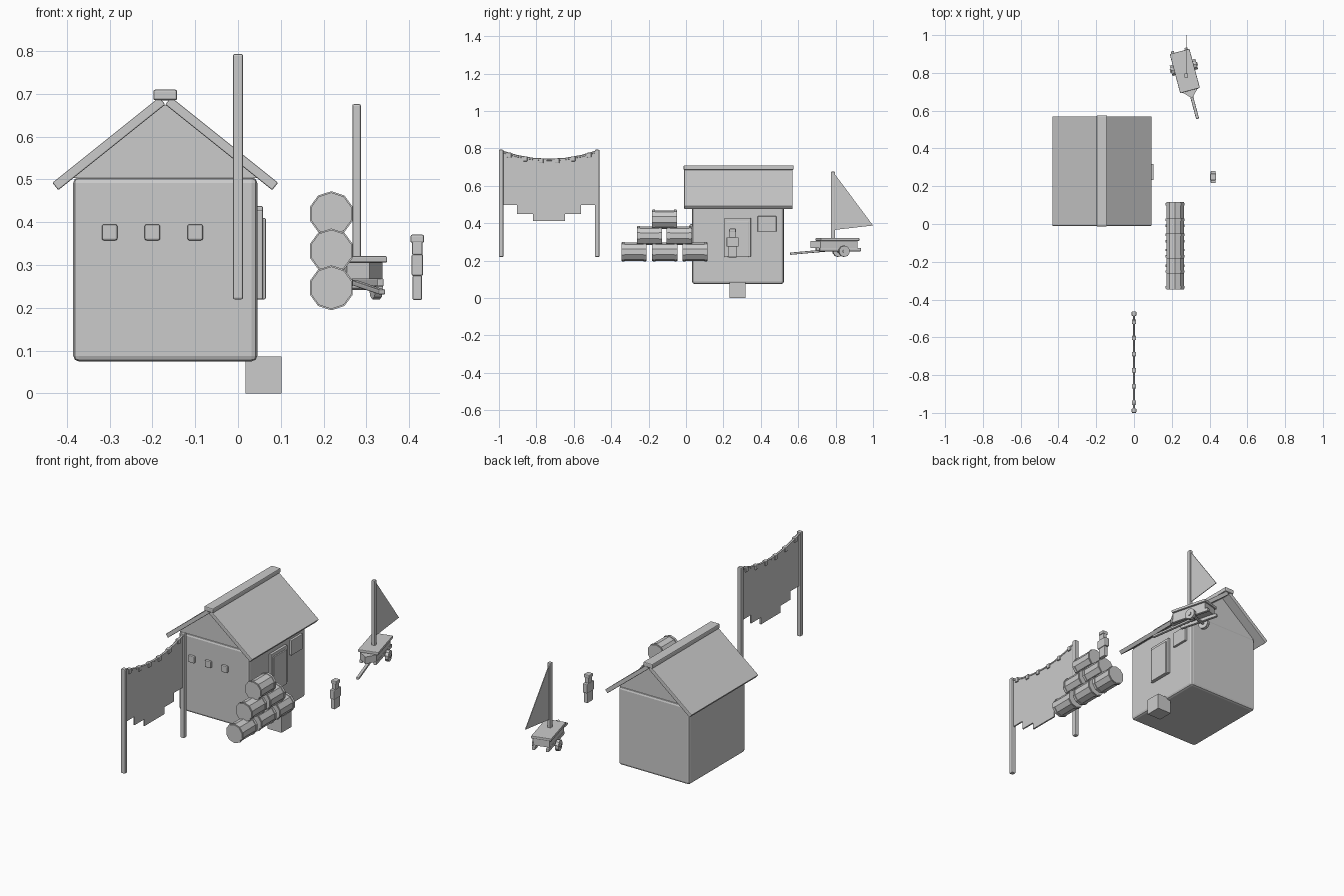
import bpy, bmesh, math
from mathutils import Matrix, Vector

if "Cube" in bpy.data.objects:
    bpy.data.objects.remove(bpy.data.objects["Cube"])

grey = bpy.data.materials.new("plain_grey")
grey.diffuse_color = (0.6, 0.6, 0.6, 1)
grey.use_nodes = True
grey.node_tree.nodes["Principled BSDF"].inputs["Base Color"].default_value = grey.diffuse_color
I = Matrix.Identity(4)


def finish(name, bm, mat=I):
    bmesh.ops.recalc_face_normals(bm, faces=bm.faces[:])
    me = bpy.data.meshes.new(name)
    bm.to_mesh(me)
    bm.free()
    me.transform(mat)
    me.materials.append(grey)
    ob = bpy.data.objects.new(name, me)
    bpy.context.collection.objects.link(ob)
    return ob


def box(name, lo, hi, bevel=0.0, mat=I):
    """Box between two corners, with optional chamfered edges."""
    bm = bmesh.new()
    lo, hi = Vector(lo), Vector(hi)
    bmesh.ops.create_cube(bm, size=1)
    for v in bm.verts:
        v.co = (lo + hi) / 2 + v.co * (hi - lo)
    if bevel:
        bmesh.ops.bevel(bm, geom=bm.edges[:], offset=bevel, segments=2,
                        profile=0.5, affect='EDGES')
    return finish(name, bm, mat)


def prism(name, outline, depth, mat=I):
    """Extrude a closed outline of 3D points by a depth vector."""
    bm = bmesh.new()
    f = bm.faces.new([bm.verts.new(p) for p in outline])
    r = bmesh.ops.extrude_face_region(bm, geom=[f])
    bmesh.ops.translate(bm, vec=depth,
                        verts=[v for v in r['geom'] if isinstance(v, bmesh.types.BMVert)])
    return finish(name, bm, mat)


def rod(name, a, b, radius, sides, mat=I, turn=0.0):
    """Round bar from a to b."""
    a, b = Vector(a), Vector(b)
    bm = bmesh.new()
    bmesh.ops.create_cone(bm, cap_ends=True, segments=sides, radius1=radius,
                          radius2=radius, depth=(b - a).length)
    q = (b - a).to_track_quat('Z', 'Y').to_matrix().to_4x4()
    return finish(name, bm, mat @ Matrix.Translation((a + b) / 2) @ q
                  @ Matrix.Rotation(turn, 4, 'Z'))


# House walls and gable
CX, APEX = -0.17, 0.675
box("house_walls", (-0.385, 0.033, 0.075), (0.045, 0.523, 0.505), 0.013)
prism("gable", [(-0.385, 0.04, 0.503), (0.045, 0.04, 0.503), (CX, 0.04, APEX)], (0, 0.476, 0))

# Roof slabs and ridge
slope = math.atan2(0.2, 0.25)
for side, name in ((1, "roof_right"), (-1, "roof_left")):
    m = Matrix.Translation((CX, 0, APEX)) @ Matrix.Rotation(side * slope, 4, 'Y')
    box(name, (min(0, side * 0.32), -0.01, 0), (max(0, side * 0.32), 0.57, 0.022), 0.003, m)
box("roof_ridge", (CX - 0.028, -0.013, 0.685), (CX + 0.028, 0.575, 0.71), 0.005)

# Beam ends on the front wall
for x in (-0.3, -0.2, -0.1):
    box("beam_end", (x - 0.018, 0.02, 0.358), (x + 0.018, 0.05, 0.395), 0.004)

# Door, side window and step
box("door_frame", (0.035, 0.205, 0.22), (0.058, 0.347, 0.428), 0.003)
box("door_panel", (0.04, 0.219, 0.22), (0.065, 0.335, 0.41), 0.003)
box("side_window", (0.035, 0.383, 0.355), (0.058, 0.483, 0.438), 0.003)
box("door_step", (0.017, 0.233, 0), (0.102, 0.318, 0.087))

# Banner: poles, sagging rope, clips, stepped cloth
Y0, Y1 = -0.988, -0.475
MID, HALF = (Y0 + Y1) / 2, (Y1 - Y0) / 2
for y in (Y0, Y1):
    box("banner_pole", (-0.012, y - 0.012, 0.22), (0.012, y + 0.012, 0.793), 0.004)


def sag(y):
    return 0.738 + 0.045 * ((y - MID) / HALF) ** 2


N = 6
ys = [Y0 + (Y1 - Y0) * i / N for i in range(N + 1)]
hems = [0.497, 0.45, 0.412, 0.412, 0.45, 0.497]
outline = [(-0.004, y, sag(y)) for y in ys]
for i in reversed(range(N)):
    outline += [(-0.004, ys[i + 1], hems[i]), (-0.004, ys[i], hems[i])]
clean = [p for i, p in enumerate(outline) if p != outline[i - 1]]
prism("banner_cloth", clean, (0.008, 0, 0))
for a, b in zip(ys, ys[1:]):
    rod("banner_rope", (0, a, sag(a)), (0, b, sag(b)), 0.007, 6)
    c = (a + b) / 2
    box("banner_clip", (-0.011, c - 0.012, sag(c) - 0.018), (0.011, c + 0.012, sag(c) + 0.008), 0.004)

# Stacked barrels, lying along y
BX = 0.218
for row, (z, centres) in enumerate(((0.247, (-0.278, -0.113, 0.048)),
                                    (0.333, (-0.195, -0.035)),
                                    (0.42, (-0.115,)))):
    for y in centres:
        rod("barrel", (BX, y - 0.068, z), (BX, y + 0.068, z), 0.0495, 10, I, 0)
        for e in (-0.057, 0.057):
            rod("barrel_hoop", (BX, y + e - 0.006, z), (BX, y + e + 0.006, z), 0.0525, 10)

# Small figure
FX, FY = 0.419, 0.249
for name, hx, y0, y1, z0, z1 in (("legs", 0.011, -0.025, 0.024, 0.218, 0.277),
                                 ("torso", 0.0135, -0.032, 0.032, 0.275, 0.325),
                                 ("head", 0.0125, -0.017, 0.016, 0.323, 0.36),
                                 ("cap", 0.016, -0.018, 0.018, 0.352, 0.371)):
    box("figure_" + name, (FX - hx, FY + y0, z0), (FX + hx, FY + y1, z1), 0.004)

# Sail cart, turned towards +x; local -y is forward
C = Matrix.Translation((0.269, 0.81, 0)) @ Matrix.Rotation(math.radians(15), 4, 'Z')
box("cart_deck", (-0.054, -0.107, 0.306), (0.054, 0.107, 0.321), 0.003, C)
prism("cart_hull", [(-0.043, 0.1, 0.268), (0.043, 0.1, 0.268), (0.043, -0.105, 0.268),
                    (0, -0.15, 0.268), (-0.043, -0.105, 0.268)], (0, 0, 0.038), C)
for s in (-1, 1):
    box("cart_rail", (s * 0.037 - 0.008, -0.11, 0.25), (s * 0.037 + 0.008, 0.118, 0.269), 0.003, C)
    rod("cart_wheel", (s * 0.052, 0.02, 0.25), (s * 0.07, 0.02, 0.25), 0.03, 10, C)
    rod("wheel_hub", (s * 0.069, 0.02, 0.25), (s * 0.075, 0.02, 0.25), 0.01, 8, C)
rod("cart_axle", (-0.055, 0.02, 0.25), (0.055, 0.02, 0.25), 0.008, 6, C)
tilt = C @ Matrix.Translation((0, -0.262, 0.237)) @ Matrix.Rotation(math.radians(5), 4, 'X')
box("cart_tongue", (-0.008, 0, -0.006), (0.008, 0.26, 0.006), 0.003, tilt)

# Mast and sail
box("mast", (0.267, 0.775, 0.315), (0.287, 0.797, 0.676), 0.004)
prism("sail", [(0.275, 0.79, 0.67), (0.275, 1.0, 0.388), (0.275, 0.79, 0.364)], (0.004, 0, 0))
